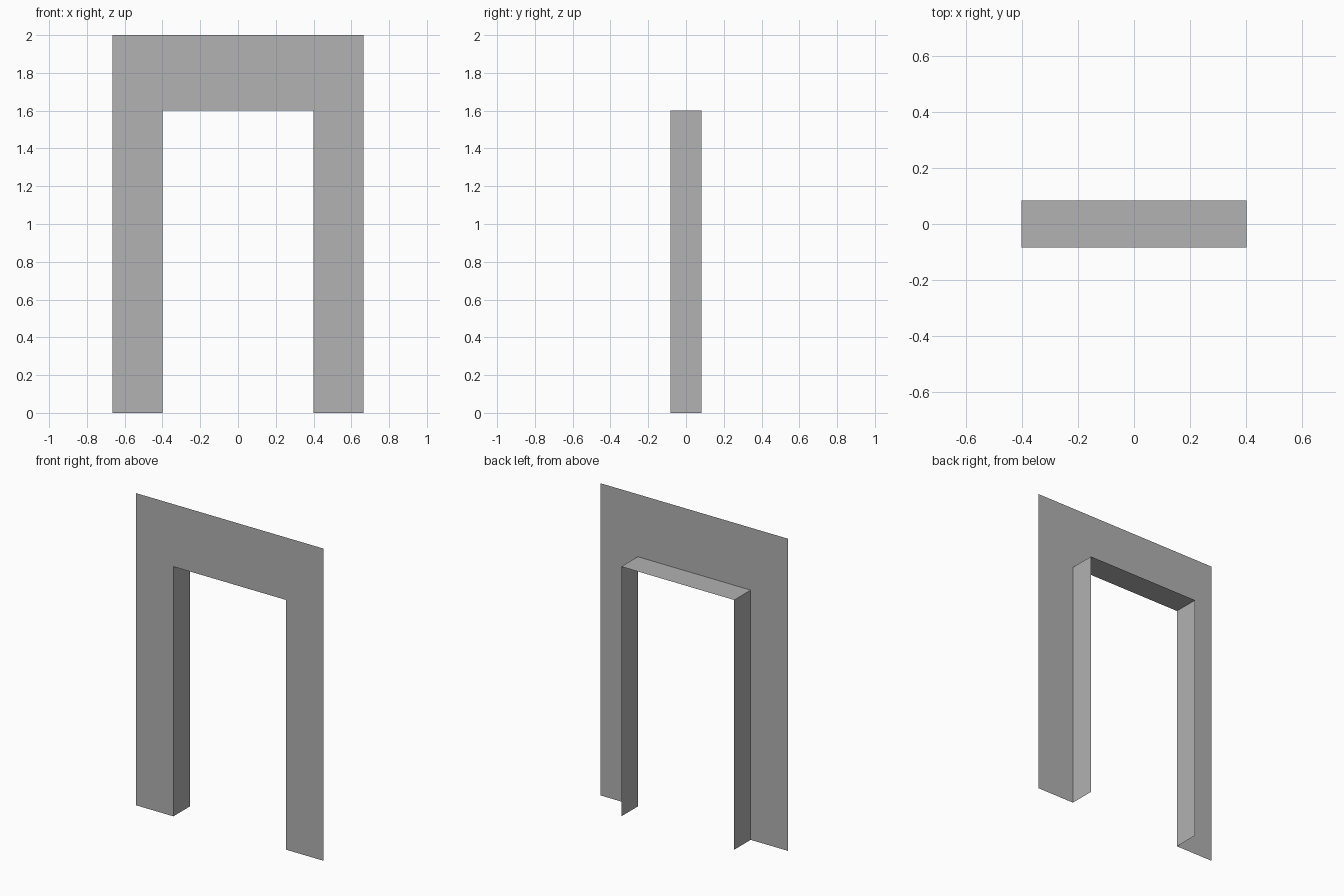
import bpy
import bmesh

# Remove the default object
cube = bpy.data.objects.get("Cube")
if cube:
    bpy.data.objects.remove(cube, do_unlink=True)

HALF_W, HEIGHT = 0.665, 2.0      # outer wall
OPEN_W, OPEN_H = 0.4, 1.6        # doorway opening
FRONT, BACK = -0.083, 0.083      # depth of the lining

# Single plain grey
GREY = (0.445, 0.445, 0.445, 1.0)
grey = bpy.data.materials.new("plain_grey")
grey.use_nodes = True
grey.diffuse_color = GREY
grey.node_tree.nodes["Principled BSDF"].inputs["Base Color"].default_value = GREY


def make_object(name, bm):
    mesh = bpy.data.meshes.new(name)
    bm.to_mesh(mesh)
    bm.free()
    mesh.materials.append(grey)
    obj = bpy.data.objects.new(name, mesh)
    bpy.context.collection.objects.link(obj)
    return obj


def arch(half_width, height):
    """Corners of an upside-down U, from the left foot to the right foot."""
    return [(-half_width, 0), (-half_width, height), (half_width, height), (half_width, 0)]


def strip(bm, first, second):
    """Join two matching rows of points with quads."""
    a = [bm.verts.new(p) for p in first]
    b = [bm.verts.new(p) for p in second]
    for i in range(len(a) - 1):
        bm.faces.new((a[i], b[i], b[i + 1], a[i + 1]))


inner = arch(OPEN_W, OPEN_H)
outer = arch(HALF_W, HEIGHT)

# Thin front wall around the doorway, facing forward
bm = bmesh.new()
outline = outer[::-1] + inner
bm.faces.new([bm.verts.new((x, FRONT, z)) for x, z in outline])
bm.normal_update()
for face in bm.faces:
    if face.normal.y > 0:
        face.normal_flip()
make_object("front_wall", bm)

# Open lining of the doorway: two jambs and a head, running backward
bm = bmesh.new()
strip(bm, [(x, FRONT, z) for x, z in inner], [(x, BACK, z) for x, z in inner])
bm.normal_update()
for face in bm.faces:
    centre = face.calc_center_median()
    if centre.x * face.normal.x + (centre.z - OPEN_H / 2) * face.normal.z > 0:
        face.normal_flip()
make_object("doorway_lining", bm)
